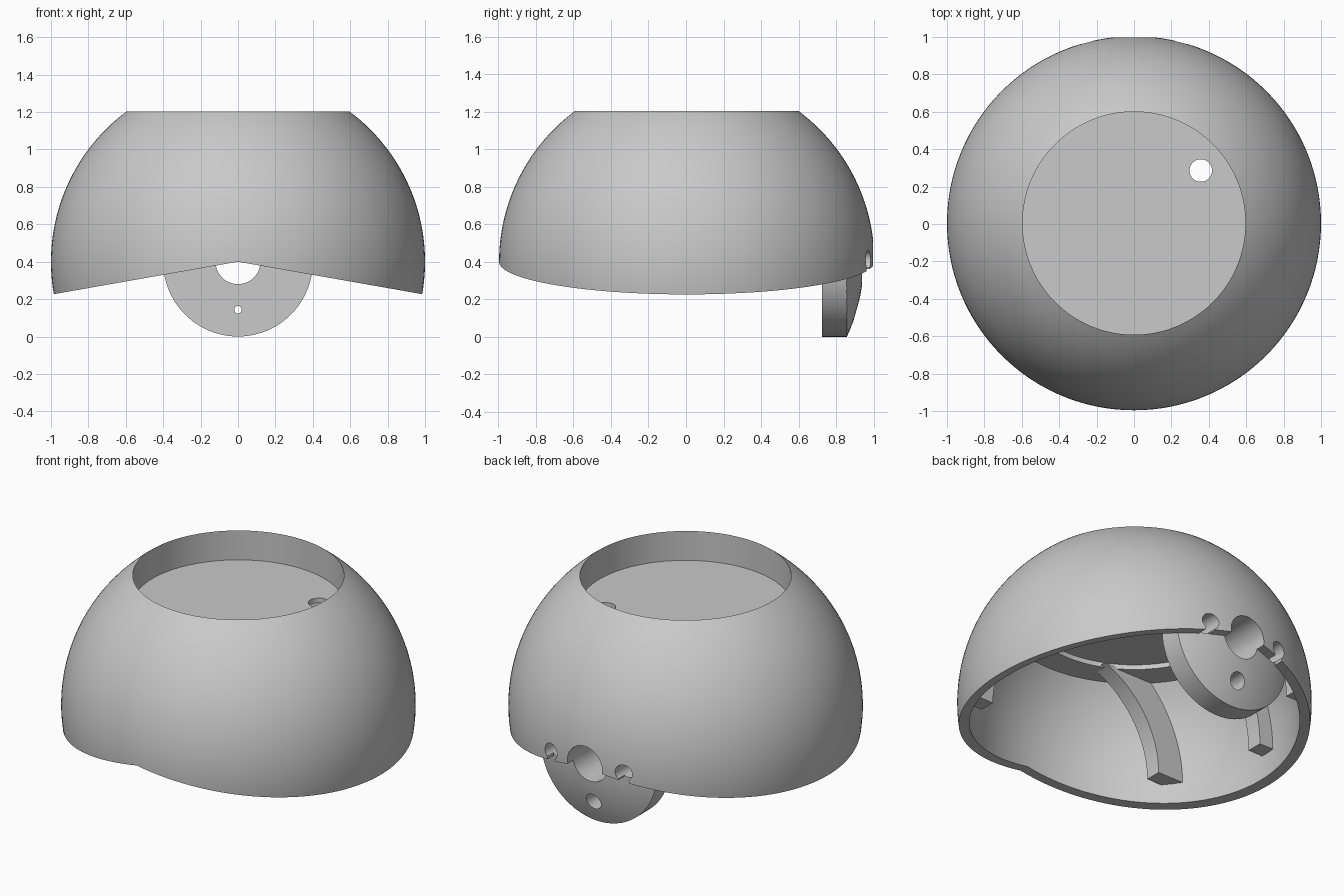
import bpy, bmesh
from math import sin, cos, tan, radians, degrees, asin, pi
from mathutils import Matrix

if "Cube" in bpy.data.objects:
    bpy.data.objects.remove(bpy.data.objects["Cube"], do_unlink=True)

CZ = 0.4            # height of the sphere centre
OUTER, INNER = 1.0, 0.94
RING_Z = 0.96       # underside of the ring below the floor plate
GREY = (0.585, 0.585, 0.585, 1)

mat = bpy.data.materials.new("plain grey")
mat.use_nodes = True
mat.diffuse_color = GREY
mat.node_tree.nodes["Principled BSDF"].inputs["Base Color"].default_value = GREY


def finish(name, bm):
    bmesh.ops.remove_doubles(bm, verts=bm.verts, dist=1e-5)
    bmesh.ops.recalc_face_normals(bm, faces=bm.faces)
    mesh = bpy.data.meshes.new(name)
    bm.to_mesh(mesh)
    bm.free()
    mesh.materials.append(mat)
    obj = bpy.data.objects.new(name, mesh)
    bpy.context.collection.objects.link(obj)
    return obj


def arc(radius, start, end, steps):
    angles = [radians(start + (end - start) * i / steps) for i in range(steps + 1)]
    return [(radius * cos(a), CZ + radius * sin(a)) for a in angles]


def lathe(name, profile, segments=128):
    bm = bmesh.new()
    verts = [bm.verts.new((r, 0, z)) for r, z in profile]
    edges = [bm.edges.new((v, verts[i - 1])) for i, v in enumerate(verts)
             if v.co.x + verts[i - 1].co.x > 0]
    bmesh.ops.spin(bm, geom=verts + edges, cent=(0, 0, 0), axis=(0, 0, 1),
                   angle=2 * pi, steps=segments, use_merge=True)
    return finish(name, bm)


def cylinder(name, centre, radius, depth, along_y=True, segments=64):
    bm = bmesh.new()
    turn = Matrix.Rotation(pi / 2 if along_y else 0, 4, 'X')
    bmesh.ops.create_cone(bm, cap_ends=True, segments=segments, radius1=radius,
                          radius2=radius, depth=depth,
                          matrix=Matrix.Translation(centre) @ turn)
    return finish(name, bm)


def box(name, centre, size):
    bm = bmesh.new()
    bmesh.ops.create_cube(bm, size=1, matrix=Matrix.Translation(centre)
                          @ Matrix.Diagonal((*size, 1)))
    return finish(name, bm)


def boolean(obj, tool, operation):
    tool.hide_render = True
    mod = obj.modifiers.new("cut", 'BOOLEAN')
    mod.operation, mod.object, mod.solver = operation, tool, 'EXACT'
    bpy.context.view_layer.objects.active = obj
    bpy.ops.object.modifier_apply(modifier=mod.name)
    bpy.data.objects.remove(tool, do_unlink=True)


# Dome shell: open bowl on top, floor plate, inner ring, hollow below
top_angle = degrees(asin(0.803))
bore = cos(radians(top_angle))
ring_angle = degrees(asin((RING_Z - CZ) / INNER))
shell = lathe("dome_shell",
              arc(OUTER, -25, top_angle, 40)
              + [(bore, 1.02), (0, 1.02), (0, 0.99), (bore, 0.99), (bore, RING_Z)]
              + arc(INNER, ring_angle, -25, 32))

# Lower edge rises to a ridge on the centre line
bm = bmesh.new()
low = CZ - 2 * tan(radians(10))
outline = [(0, CZ), (2, low), (2, -2), (-2, -2), (-2, low)]
face = bm.faces.new([bm.verts.new((x, -2, z)) for x, z in outline])
move = bmesh.ops.extrude_face_region(bm, geom=[face])
bmesh.ops.translate(bm, vec=(0, 4, 0),
                    verts=[v for v in move["geom"] if isinstance(v, bmesh.types.BMVert)])
boolean(shell, finish("edge_cutter", bm), 'DIFFERENCE')

# Cable hole in the floor plate
boolean(shell, cylinder("floor_cutter", (0.357, 0.282, 1), 0.06, 0.5, False), 'DIFFERENCE')

# Round mounting tab at the back, rounded to the inside of the shell
tab = cylinder("mounting_tab", (0, 0.96, CZ), 0.4, 0.48, segments=96)
bm = bmesh.new()
bmesh.ops.create_uvsphere(bm, u_segments=128, v_segments=64, radius=INNER + 0.002,
                          matrix=Matrix.Translation((0, 0, CZ)))
boolean(tab, finish("tab_limit", bm), 'INTERSECT')

# Holes through the back: main opening, two side recesses, screw hole
for part in (shell, tab):
    boolean(part, cylinder("main_cutter", (0, 0.9, CZ), 0.12, 0.8), 'DIFFERENCE')
    for side in (-1, 1):
        boolean(part, cylinder("side_cutter", (side * 0.25, 1.0, 0.41), 0.05, 0.36),
                'DIFFERENCE')
boolean(tab, cylinder("screw_cutter", (0, 0.9, 0.143), 0.02, 0.8), 'DIFFERENCE')
boolean(tab, cylinder("head_cutter", (0, 1.0, 0.143), 0.05, 0.4), 'DIFFERENCE')

# Slots that open the side recesses to the lower edge
for side in (-1, 1):
    boolean(shell, box("slot_cutter", (side * 0.25, 0.95, 0.35), (0.06, 0.3, 0.12)),
            'DIFFERENCE')

# Three arched ribs across the inside: name, middle in y, radius of the arch
parts = [shell, tab]
rib_outer = INNER + 0.01
rib_top = degrees(asin((RING_Z + 0.01 - CZ) / rib_outer))
for name, y, radius in (("front_rib", -0.565, 0.61),
                        ("middle_rib", 0.05, 0.84),
                        ("rear_rib", 0.655, 0.61)):
    rib = lathe(name, [(0, CZ)] + arc(rib_outer, 0, rib_top, 24) + [(0, RING_Z + 0.01)])
    boolean(rib, box("rib_limit", (0, y, 0.7), (3, 0.1, 2)), 'INTERSECT')
    boolean(rib, cylinder("arch_cutter", (0, y, CZ), radius, 0.4, segments=128),
            'DIFFERENCE')
    parts.append(rib)

# Smooth curved faces, keep edges crisp, centre the model front to back
bpy.ops.object.select_all(action='DESELECT')
for part in parts:
    part.location.y = 0.004
    part.select_set(True)
bpy.context.view_layer.objects.active = shell
bpy.ops.object.shade_smooth_by_angle(angle=radians(25))
